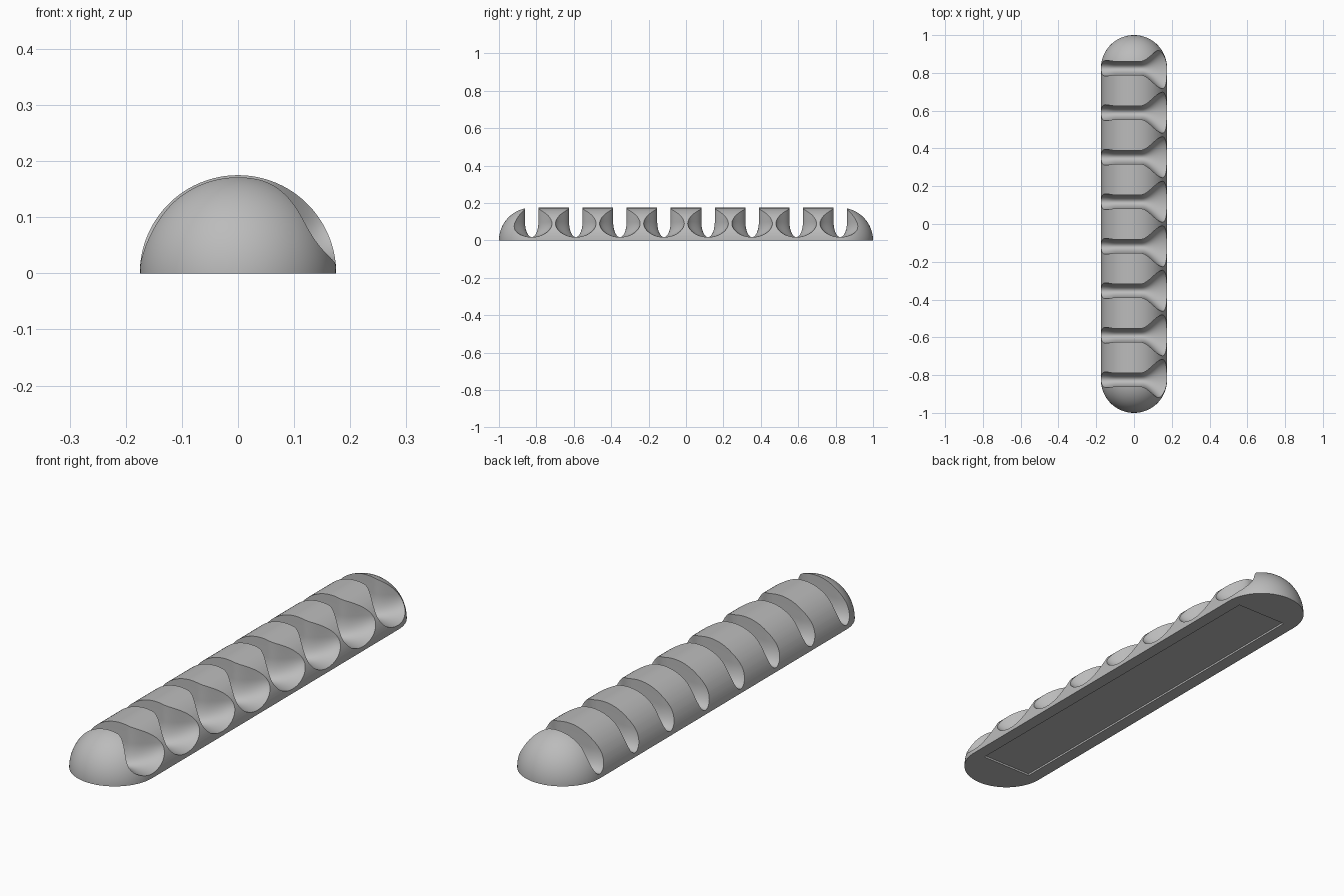
import bpy
import bmesh
from math import sin, cos, pi, sqrt

RADIUS = 0.175
HALF = 0.825          # centre of each rounded end
GROOVES = 8
FLOOR, BELLY, TOP = 0.018, 0.1, 0.25

cube = bpy.data.objects.get("Cube")
if cube:
    bpy.data.objects.remove(cube)

# Material
grey = bpy.data.materials.new("plain grey")
grey.use_nodes = True
colour = (0.5, 0.5, 0.5, 1)
grey.diffuse_color = colour
grey.node_tree.nodes["Principled BSDF"].inputs["Base Color"].default_value = colour


def make_object(name, bm):
    bmesh.ops.recalc_face_normals(bm, faces=bm.faces)
    mesh = bpy.data.meshes.new(name)
    bm.to_mesh(mesh)
    bm.free()
    mesh.materials.append(grey)
    obj = bpy.data.objects.new(name, mesh)
    bpy.context.collection.objects.link(obj)
    return obj


def smooth(t):
    t = min(max(t, 0), 1)
    return t * t * (3 - 2 * t)


def groove_half_width(x):
    # Narrow slot that flares out towards +x
    return 0.036 + 0.075 * smooth((x - 0.035) / 0.125) + 0.007 * smooth((-0.1 - x) / 0.06)


# Half-capsule bar: profile spun half a turn about the long axis
bm = bmesh.new()
arc = [i * pi / 48 for i in range(25)]
profile = [(RADIUS * sin(a), -HALF - RADIUS * cos(a)) for a in arc]
profile += [(x, -y) for x, y in reversed(profile)]
verts = [bm.verts.new((x, y, 0)) for x, y in profile]
edges = [bm.edges.new(pair) for pair in zip(verts, verts[1:])]
bmesh.ops.spin(bm, geom=verts + edges, cent=(0, 0, 0), axis=(0, -1, 0),
               angle=pi, steps=72)
bmesh.ops.remove_doubles(bm, verts=bm.verts, dist=0.0001)
rim = [e for e in bm.edges if e.is_boundary]
bmesh.ops.contextual_create(bm, geom=rim)
if min(v.co.z for v in bm.verts) < -0.01:
    bmesh.ops.scale(bm, vec=(1, 1, -1), verts=bm.verts)
bar = make_object("grooved_bar", bm)

# Groove cutters: U-shaped sections lofted across the bar
bm = bmesh.new()
for g in range(GROOVES):
    centre = -HALF + 2 * HALF * g / (GROOVES - 1)
    rings = []
    for i in range(49):
        x = -0.2 + 0.4 * i / 48
        w = groove_half_width(x)
        section = [(-w, TOP)]
        section += [(-w * cos(k * pi / 28), BELLY - (BELLY - FLOOR) * sin(k * pi / 28))
                    for k in range(29)]
        section.append((w, TOP))
        rings.append([bm.verts.new((x, centre + y, z)) for y, z in section])
    for a, b in zip(rings, rings[1:]):
        for k in range(len(a)):
            n = (k + 1) % len(a)
            bm.faces.new((a[k], a[n], b[n], b[k]))
    bm.faces.new(rings[0])
    bm.faces.new(rings[-1])
groove_cutter = make_object("groove_cutter", bm)

# Shallow rectangular recess under the base
bm = bmesh.new()
bmesh.ops.create_cube(bm, size=1)
bmesh.ops.scale(bm, vec=(0.24, 2 * HALF, 0.016), verts=bm.verts)
recess_cutter = make_object("recess_cutter", bm)

bpy.context.view_layer.objects.active = bar
bar.select_set(True)
for cutter in (groove_cutter, recess_cutter):
    cut = bar.modifiers.new(cutter.name, 'BOOLEAN')
    cut.operation = 'DIFFERENCE'
    cut.solver = 'EXACT'
    cut.object = cutter
    bpy.ops.object.modifier_apply(modifier=cut.name)
    bpy.data.objects.remove(cutter)

bpy.ops.object.shade_smooth_by_angle(angle=pi / 6)
